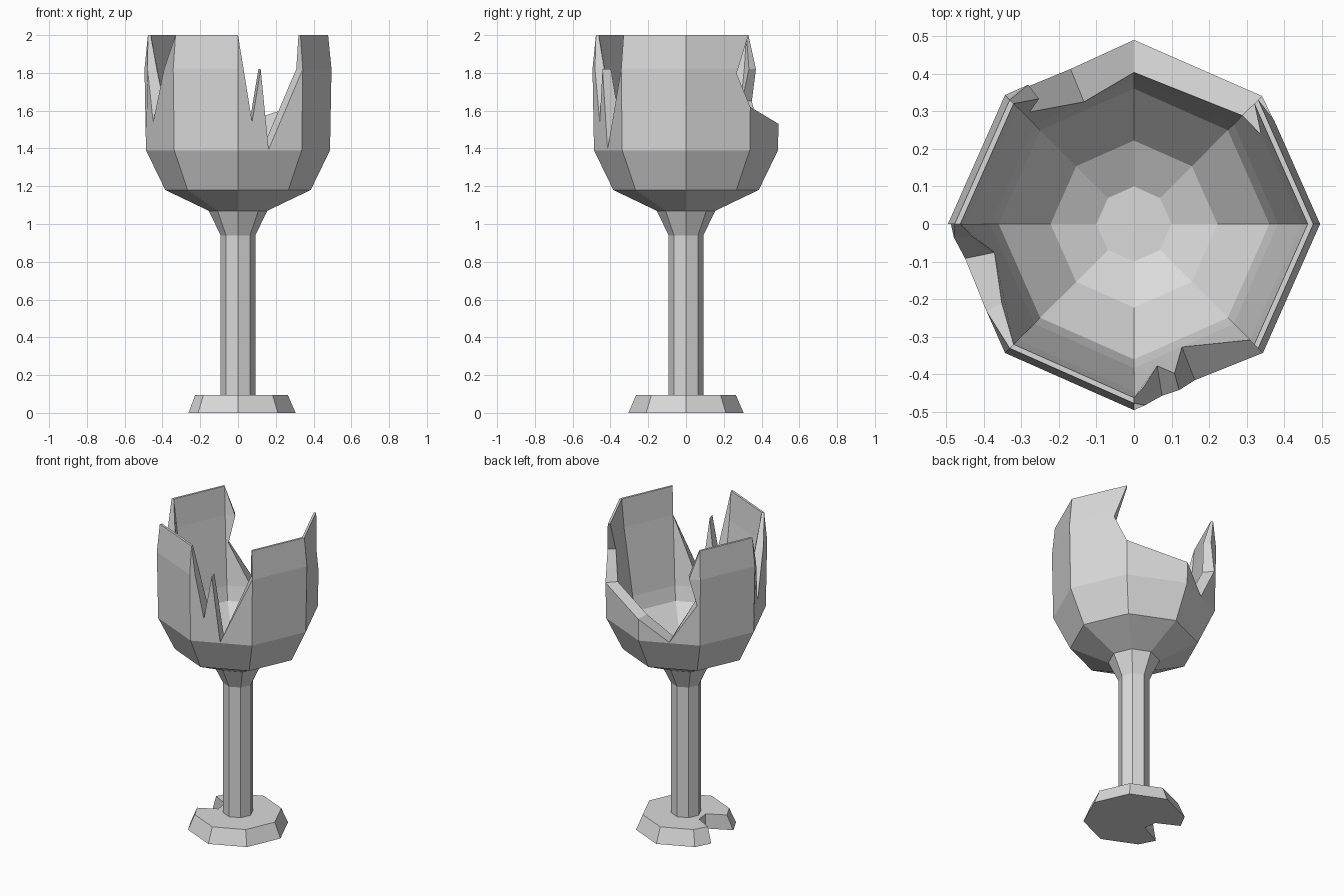
import bpy, bmesh, math
from mathutils import Vector

cube = bpy.data.objects.get("Cube")
if cube:
    bpy.data.objects.remove(cube, do_unlink=True)

SIDES = 8
stone = bpy.data.materials.new("pale_grey")
stone.diffuse_color = (0.7, 0.7, 0.7, 1)
stone.use_nodes = True
stone.node_tree.nodes["Principled BSDF"].inputs["Base Color"].default_value = (0.7, 0.7, 0.7, 1)


def finish(name, bm):
    bmesh.ops.remove_doubles(bm, verts=bm.verts, dist=0.0005)
    mesh = bpy.data.meshes.new(name)
    bm.to_mesh(mesh)
    bm.free()
    mesh.materials.append(stone)
    obj = bpy.data.objects.new(name, mesh)
    bpy.context.collection.objects.link(obj)
    return obj


def corner(k):
    """Unit octagon corner; the diagonal corners sit slightly further in."""
    a = math.tau * k / SIDES
    r = 0.98 if k % 2 else 1.0
    return Vector((math.cos(a) * r, math.sin(a) * r, 0))


def lathe(name, profile):
    """Eight-sided turned part from (radius, height) points."""
    bm = bmesh.new()
    rings = [[bm.verts.new(corner(k) * r + Vector((0, 0, z))) for k in range(SIDES)]
             for r, z in profile]
    for low, high in zip(rings, rings[1:]):
        for k in range(SIDES):
            n = (k + 1) % SIDES
            bm.faces.new((low[k], low[n], high[n], high[k]))
    bm.faces.new(rings[0][::-1])
    bm.faces.new(rings[-1])
    return finish(name, bm)


# Foot: tapered octagon with a chunk broken out of the -x side
outline = [corner(k) * 0.305 for k in (5, 6, 7, 0, 1, 2, 3)]
outline.append(Vector((-0.262, 0.115, 0)))
notch = [Vector((-0.125, 0.045, 0)), Vector((-0.115, -0.038, 0))]
last = Vector((-0.262, -0.112, 0))
bm = bmesh.new()
bottom_pts = outline + notch + [last]
top_pts = [p * 0.865 for p in outline] + notch + [last * 0.865]
bottom = [bm.verts.new(p) for p in bottom_pts]
top = [bm.verts.new(p + Vector((0, 0, 0.095))) for p in top_pts]
bm.faces.new(bottom[::-1])
bm.faces.new(top)
for i in range(len(bottom)):
    j = (i + 1) % len(bottom)
    bm.faces.new((bottom[i], bottom[j], top[j], top[i]))
finish("foot", bm)

# Stem with flared neck
lathe("stem", [(0.092, 0.09), (0.092, 0.94), (0.155, 1.07)])

# Lower bowl: outside going up, then inside going down
lathe("bowl", [(0.155, 1.07), (0.385, 1.18), (0.487, 1.39), (0.383, 1.39),
               (0.36, 1.30), (0.222, 1.14), (0.10, 1.08)])

# Broken upper wall: one outline per side, (fraction along side, height)
Z0, ZM, Z1 = 1.39, 1.82, 2.0
FOOT = [(0, Z0), (1, Z0)]
PANELS = [
    FOOT + [(1, 1.62), (0.9, 1.70), (0.78, 1.80), (1, Z1), (0, Z1)],
    FOOT + [(1, 1.53), (0, 1.62)],
    FOOT + [(1, 1.65), (1, Z1), (0.82, ZM), (0.95, 1.65), (0.5, 1.395), (0, 1.53)],
    FOOT + [(1, Z1), (0, Z1), (0, 1.65)],
    FOOT + [(1, Z1), (0.68, ZM), (0.27, 1.54), (0, Z1)],
    FOOT + [(1, Z1), (0, Z1)],
    FOOT + [(1, ZM), (0.48, 1.395), (0.35, ZM), (0.22, 1.54), (0, Z1)],
    FOOT + [(1, Z1), (0, Z1), (0, ZM)],
]


def wall_point(co, radii):
    """Wrap a flat sheet point onto the faceted wall."""
    k = min(int(co.x + 1e-4), SIDES - 1)
    t = co.x - k
    low, mid, high = radii
    if co.z < ZM:
        r = low + (mid - low) * (co.z - Z0) / (ZM - Z0)
    else:
        r = mid + (high - mid) * (co.z - ZM) / (Z1 - ZM)
    p = corner(k).lerp(corner(k + 1), t) * r
    p.z = co.z
    return p


sheet = bmesh.new()
for k, panel in enumerate(PANELS):
    sheet.faces.new([sheet.verts.new((k + t, 0, z)) for t, z in panel])
bmesh.ops.bisect_plane(sheet, geom=sheet.verts[:] + sheet.edges[:] + sheet.faces[:],
                       plane_co=(0, 0, ZM), plane_no=(0, 0, 1), dist=0.0001)
bmesh.ops.remove_doubles(sheet, verts=sheet.verts, dist=0.0005)

# Wrap the sheet into an outer and inner skin, then close the broken edges
wall = bmesh.new()
outer = {v: wall.verts.new(wall_point(v.co, (0.487, 0.495, 0.477))) for v in sheet.verts}
inner = {v: wall.verts.new(wall_point(v.co, (0.383, 0.445, 0.462))) for v in sheet.verts}
for f in sheet.faces:
    wall.faces.new([outer[v] for v in f.verts])
    wall.faces.new([inner[v] for v in reversed(f.verts)])
    for loop in f.loops:
        a, b = loop.vert, loop.link_loop_next.vert
        seam = abs(a.co.x - b.co.x) < 1e-4 and (a.co.x < 1e-4 or a.co.x > SIDES - 1e-4)
        seat = max(a.co.z, b.co.z) < Z0 + 1e-4
        if len(loop.edge.link_faces) == 1 and not seam and not seat:
            wall.faces.new((outer[b], outer[a], inner[a], inner[b]))
sheet.free()
finish("broken_wall", wall)
